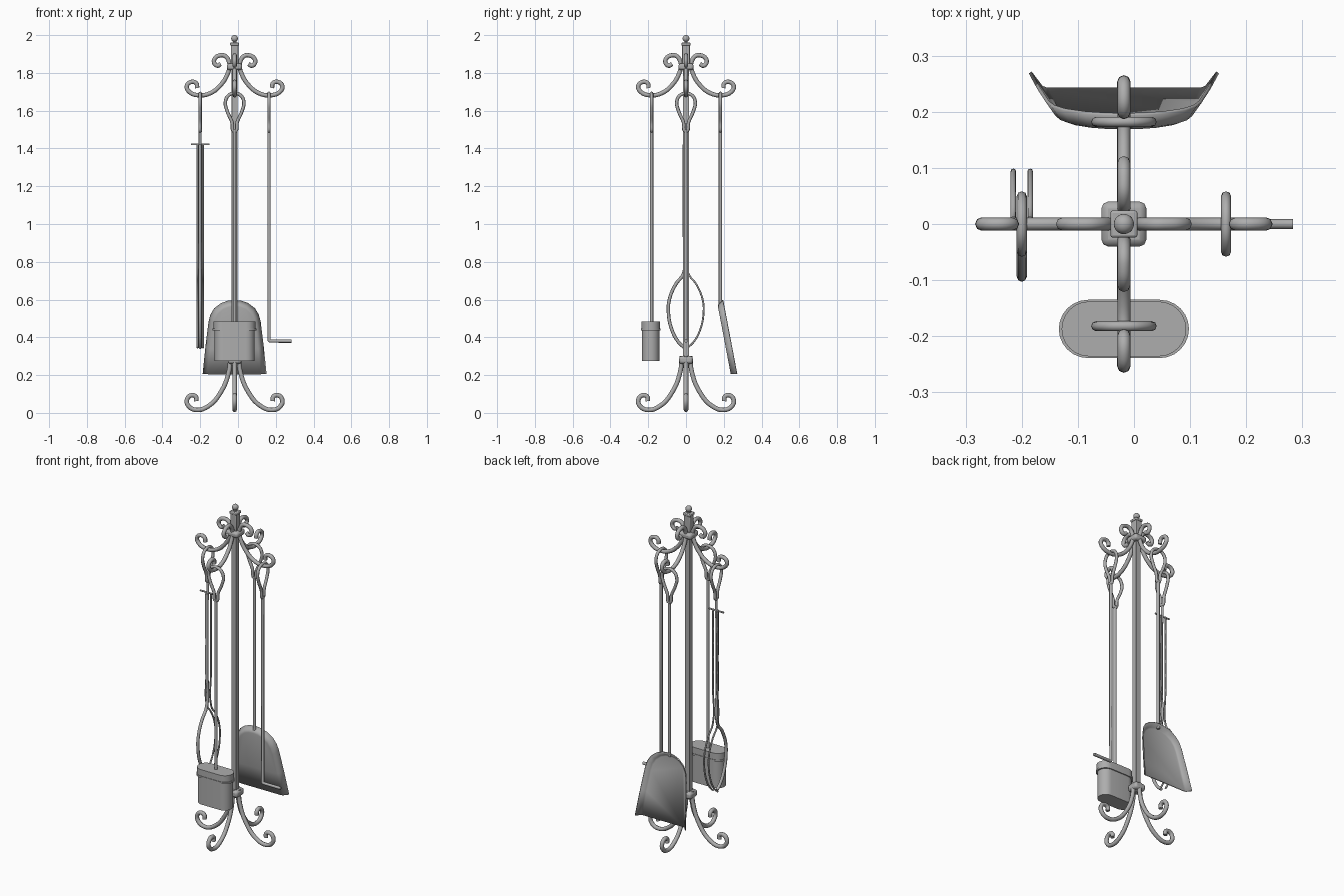
import bpy, bmesh, math
from mathutils import Vector

cube = bpy.data.objects.get("Cube")
if cube:
    bpy.data.objects.remove(cube, do_unlink=True)

GREY = (0.42, 0.42, 0.42, 1)
iron = bpy.data.materials.new("grey iron")
iron.use_nodes = True
iron.diffuse_color = GREY
iron.node_tree.nodes["Principled BSDF"].inputs["Base Color"].default_value = GREY

CX = -0.018          # stand axis
REACH = 0.182        # distance of each tool from the axis


def finish(ob, angle=35):
    """Material and smooth shading that keeps sharp edges."""
    ob.data.materials.clear()
    ob.data.materials.append(iron)
    bpy.ops.object.select_all(action='DESELECT')
    ob.select_set(True)
    bpy.context.view_layer.objects.active = ob
    bpy.ops.object.shade_smooth_by_angle(angle=math.radians(angle))
    return ob


def rod(name, pts, radius, closed=False, smooth=True):
    """Round bar swept along a path."""
    cu = bpy.data.curves.new(name, 'CURVE')
    cu.dimensions = '3D'
    cu.bevel_depth, cu.bevel_resolution, cu.resolution_u = radius, 2, 5
    cu.use_fill_caps = True
    sp = cu.splines.new('BEZIER')
    sp.bezier_points.add(len(pts) - 1)
    sp.use_cyclic_u = closed
    for bp, p in zip(sp.bezier_points, pts):
        bp.co = p
        bp.handle_left_type = bp.handle_right_type = 'AUTO' if smooth else 'VECTOR'
    ob = bpy.data.objects.new(name, cu)
    bpy.context.collection.objects.link(ob)
    bpy.ops.object.select_all(action='DESELECT')
    ob.select_set(True)
    bpy.context.view_layer.objects.active = ob
    bpy.ops.object.convert(target='MESH')
    return finish(bpy.context.object, 50)


def mesh_object(name, bm):
    bmesh.ops.recalc_face_normals(bm, faces=bm.faces)
    me = bpy.data.meshes.new(name)
    bm.to_mesh(me)
    bm.free()
    ob = bpy.data.objects.new(name, me)
    bpy.context.collection.objects.link(ob)
    return ob


def block(name, half, z0, z1, bevel=0.004):
    """Square block on the stand axis."""
    bm = bmesh.new()
    bmesh.ops.create_cube(bm, size=1)
    for v in bm.verts:
        v.co = (CX + v.co.x * 2 * half, v.co.y * 2 * half, (z0 + z1) / 2 + v.co.z * (z1 - z0))
    ob = mesh_object(name, bm)
    mod = ob.modifiers.new("bevel", 'BEVEL')
    mod.width, mod.segments = bevel, 2
    return finish(ob)


def stadium(name, half_x, half_y, z0, z1, y):
    """Upright block with semicircular ends."""
    bm = bmesh.new()
    ring = []
    for side in (1, -1):
        for i in range(13):
            a = math.pi * (i / 12 - 0.5)
            ring.append(bm.verts.new((CX + side * (half_x - half_y + half_y * math.cos(a)),
                                      y + side * half_y * math.sin(a), z0)))
    face = bm.faces.new(ring)
    top = bmesh.ops.extrude_face_region(bm, geom=[face])['geom']
    for v in top:
        if isinstance(v, bmesh.types.BMVert):
            v.co.z = z1
    return finish(mesh_object(name, bm))


def around(angle, r, side, z):
    """Point at radius r in direction angle, shifted sideways."""
    c, s = math.cos(angle), math.sin(angle)
    return Vector((CX + r * c - side * s, r * s + side * c, z))


# Stand: post, collars and finial
block("post", 0.016, 0.25, 1.86, 0.002)
block("lower_collar", 0.036, 0.26, 0.30, 0.012)
block("upper_collar", 0.040, 1.815, 1.85, 0.012)
block("finial_base", 0.020, 1.84, 1.95)
block("finial_cap", 0.024, 1.945, 1.96)
block("finial_neck", 0.009, 1.955, 1.975, 0.002)
bm = bmesh.new()
bmesh.ops.create_uvsphere(bm, u_segments=20, v_segments=12, radius=0.018)
bmesh.ops.translate(bm, verts=bm.verts, vec=(CX, 0, 1.982))
finish(mesh_object("finial_ball", bm), 60)

# Scrolled legs, hooks and crown, with a handle loop in each direction
LEG = [(0.022, 0.30), (0.03, 0.22), (0.07, 0.115), (0.14, 0.035), (0.205, 0.016),
       (0.245, 0.038), (0.252, 0.07), (0.23, 0.093), (0.205, 0.085), (0.203, 0.062)]
HOOK = [(0.022, 1.85), (0.035, 1.80), (0.07, 1.74), (0.13, 1.692), (0.195, 1.682),
        (0.24, 1.7), (0.253, 1.73), (0.23, 1.752), (0.203, 1.745), (0.198, 1.72)]
CROWN = [(0.024, 1.82), (0.03, 1.86), (0.05, 1.889), (0.075, 1.893), (0.104, 1.877),
         (0.108, 1.853), (0.09, 1.838), (0.074, 1.848)]
LOOP = [(0, 1.49), (0.014, 1.54), (0.04, 1.6), (0.049, 1.645), (0.033, 1.68), (0, 1.692)]
for label, quarter in (("left", 0), ("back", 1), ("right", 2), ("front", 3)):
    a = quarter * math.pi / 2
    for part, path, rad in (("leg", LEG, 0.012), ("hook", HOOK, 0.0115), ("crown_scroll", CROWN, 0.0115)):
        rod(f"{label}_{part}", [around(a, r, 0, z) for r, z in path], rad)
    outline = LOOP + [(-s, z) for s, z in LOOP[-2:0:-1]]
    rod(f"{label}_handle_loop", [around(a, REACH, s, z) for s, z in outline], 0.009, closed=True)

# Front tool: hearth brush
rod("brush_shaft", [(CX, -REACH, 1.5), (CX, -REACH, 0.47)], 0.009, smooth=False)
stadium("brush_head", 0.106, 0.046, 0.275, 0.45, -0.187)
stadium("brush_flange", 0.116, 0.052, 0.437, 0.447, -0.187)
stadium("brush_lid", 0.111, 0.049, 0.44, 0.485, -0.187)

# Back tool: shovel with a pan opening backward
rod("shovel_shaft", [(CX, REACH, 1.5), (CX, REACH, 0.57)], 0.009, smooth=False)
HALF = [(0.167, 0.205), (0.152, 0.35), (0.136, 0.48), (0.126, 0.52), (0.106, 0.553),
        (0.07, 0.58), (0.035, 0.592), (0, 0.596)]
edge = HALF + [(-x, z) for x, z in HALF[-2::-1]]
bm = bmesh.new()
rings = []
for sx, sz, lift in ((0.82, 0.92, 0), (0.88, 0.945, 0.004), (1, 1, 0.03)):
    ring = []
    for x, z in edge:
        h = (z - 0.205) * sz
        ring.append(bm.verts.new((CX + x * sx, 0.24 - h * 0.19 + lift, 0.205 + h)))
    rings.append(ring)
bm.faces.new(rings[0])
for lo, hi in zip(rings, rings[1:]):
    for i in range(len(edge) - 1):
        bm.faces.new((lo[i], lo[i + 1], hi[i + 1], hi[i]))
pan = mesh_object("shovel_pan", bm)
mod = pan.modifiers.new("thickness", 'SOLIDIFY')
mod.thickness, mod.offset = 0.006, 0
finish(pan, 50)

# Left tool: poker with a bent tip
px = CX + REACH
rod("poker", [(px, 0, 1.5), (px, 0, 0.385), (px + 0.006, 0, 0.38), (0.283, 0, 0.38)], 0.009, smooth=False)

# Right tool: tongs with one thick arm and a pair of thin arms
tx = CX - REACH
BOW = [(0.009, 1.42), (0.009, 0.95), (0.012, 0.74), (0.055, 0.68), (0.088, 0.6),
       (0.093, 0.53), (0.075, 0.44), (0.04, 0.375), (0.008, 0.345)]
rod("tongs_shaft", [(tx, 0, 1.5), (tx, 0, 1.38)], 0.008, smooth=False)
rod("tongs_pin", [(tx - 0.05, 0, 1.422), (tx + 0.05, 0, 1.422)], 0.005, smooth=False)
rod("tongs_front_arm", [(tx, -y, z) for y, z in BOW], 0.009)
for label, dx in (("left", 0.015), ("right", -0.015)):
    rod(f"tongs_{label}_prong", [(tx + dx, y, z) for y, z in BOW], 0.005)
